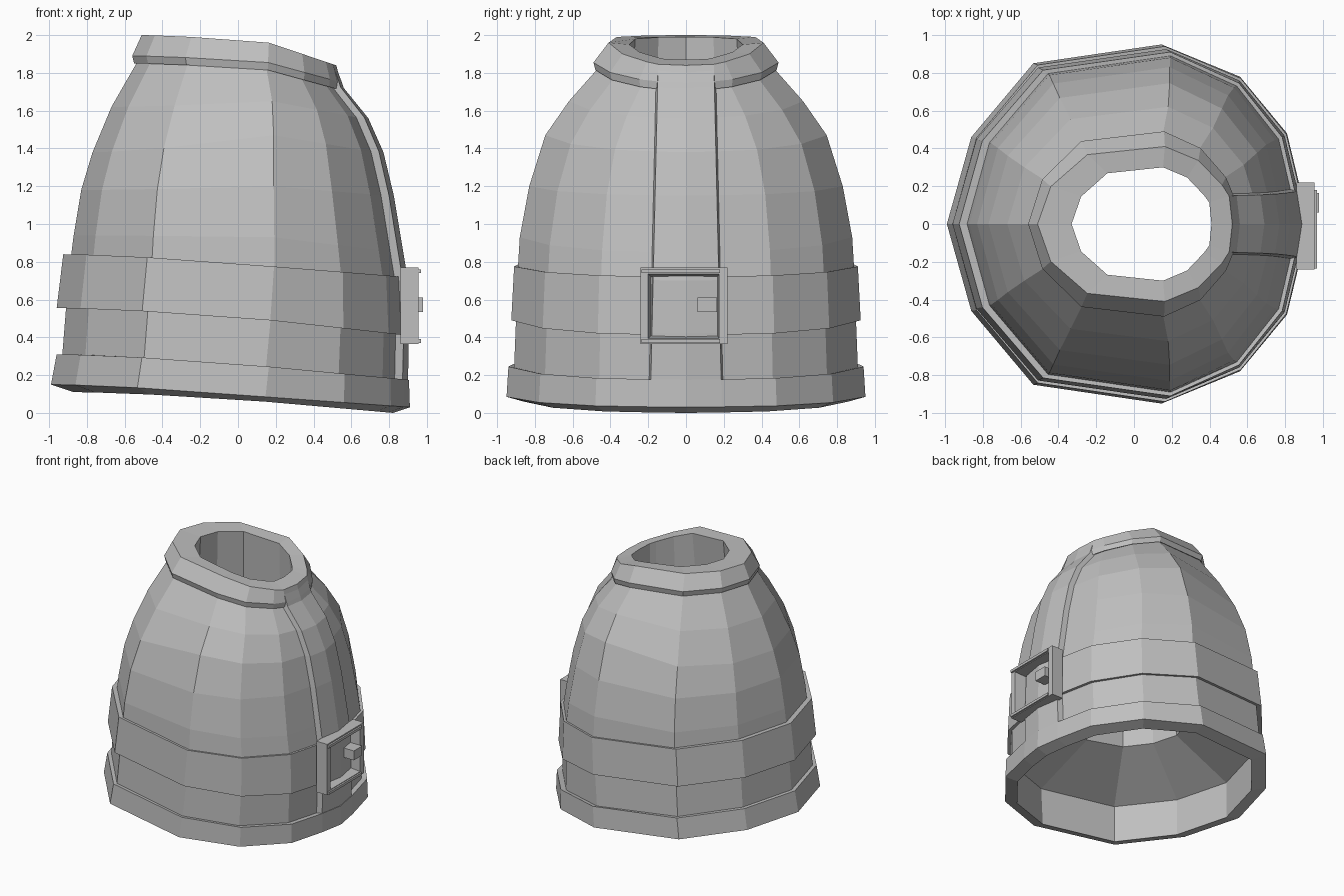
import bpy, bmesh
from mathutils import Matrix, Vector

if "Cube" in bpy.data.objects:
    bpy.data.objects.remove(bpy.data.objects["Cube"], do_unlink=True)

grey = bpy.data.materials.new("cloth grey")
grey.use_nodes = True
COLOUR = (0.52, 0.52, 0.52, 1)
grey.diffuse_color = COLOUR
grey.node_tree.nodes["Principled BSDF"].inputs["Base Color"].default_value = COLOUR

# Half cross-section: (fraction from back to front, drift of it with height,
# fraction of half width)
SECTION = [(0, 0, 0), (.068, 0, .484), (.24, .008, .895), (.595, .03, 1),
           (.816, .005, .82), (.947, 0, .505), (.984, 0, None), (1, 0, 0)]


def finish(bm, name):
    bmesh.ops.recalc_face_normals(bm, faces=bm.faces)
    mesh = bpy.data.meshes.new(name)
    bm.to_mesh(mesh)
    bm.free()
    mesh.materials.append(grey)
    obj = bpy.data.objects.new(name, mesh)
    bpy.context.collection.objects.link(obj)
    return obj


def half_ring(ring):
    """Points of one tilted ring, from the back seam to the front centre."""
    back, front, half, z_back, z_mid, z_front = ring
    widest = .595 + .03 * z_mid
    pts = []
    for t, drift, w in SECTION:
        t += drift * z_mid
        if t < widest:
            z = z_back + (z_mid - z_back) * (t / widest) ** 1.5
        else:
            z = z_mid + (z_front - z_mid) * (t - widest) / (1 - widest)
        if w is None:
            y = min(.19 - .023 * z, .38 * half)
        else:
            y = w * half
        pts.append(Vector((back + (front - back) * t, y, z)))
    return pts


def mirrored(pts):
    return pts + [Vector((p.x, -p.y, p.z)) for p in pts[-2:0:-1]]


def rectangle(x, y0, y1, z0, z1):
    return [Vector((x, y, z)) for y, z in ((y0, z0), (y1, z0), (y1, z1), (y0, z1))]


def loft(name, loops, cyclic):
    """Skin a list of closed loops; join last to first, or cap the ends."""
    bm = bmesh.new()
    rows = [[bm.verts.new(p) for p in loop] for loop in loops]
    pairs = list(zip(rows, rows[1:]))
    if cyclic:
        pairs.append((rows[-1], rows[0]))
    else:
        bm.faces.new(rows[0])
        bm.faces.new(rows[-1])
    for a, b in pairs:
        n = len(a)
        for i in range(n):
            j = (i + 1) % n
            bm.faces.new((a[i], a[j], b[j], b[i]))
    return finish(bm, name)


def box(name, x0, x1, y0, y1, z0, z1):
    bm = bmesh.new()
    place = Matrix.Translation(((x0 + x1) / 2, (y0 + y1) / 2, (z0 + z1) / 2))
    size = Matrix.Diagonal((x1 - x0, y1 - y0, z1 - z0, 1))
    bmesh.ops.create_cube(bm, size=1, matrix=place @ size)
    return finish(bm, name)


# Rings: back x, front x, half width, z at back, side and front
hem = [(-.87, .82, .86, .11, .06, 0),
       (-.99, .91, .95, .15, .085, .03),
       (-.96, .905, .94, .31, .245, .175)]
body = [(-.93, .86, .91, .31, .24, .17),
        (-.91, .865, .90, .56, .49, .42),
        (-.885, .86, .89, .82, .765, .70),
        (-.87, .835, .88, .94, .93, .85),
        (-.83, .785, .83, 1.18, 1.20, 1.15),
        (-.77, .73, .745, 1.38, 1.47, 1.38),
        (-.67, .65, .62, 1.62, 1.65, 1.56),
        (-.535, .52, .465, 1.855, 1.825, 1.72)]
collar = [(-.55, .54, .48, 1.85, 1.815, 1.71),
          (-.56, .545, .49, 1.89, 1.855, 1.75),
          (-.51, .52, .41, 2.0, 1.96, 1.84),
          (-.33, .41, .30, 1.99, 1.95, 1.87)]
# Inside: narrow shaft down from the neck, opening out above the hem
lining = [(-.40, .43, .40, .62, .57, .52),
          (-.87, .82, .86, .40, .35, .29)]
loft("tunic_shell", [mirrored(half_ring(r)) for r in hem + body + collar + lining], True)

# Belt wrapped around the waist
belt = [(-.89, .84, .88, .56, .495, .42),
        (-.96, .895, .925, .555, .49, .41),
        (-.925, .88, .91, .84, .775, .72),
        (-.87, .84, .87, .835, .77, .715)]
loft("belt", [mirrored(half_ring(r)) for r in belt], True)

# Raised front placket running from the hem into the collar
placket_top = [(-.54, .51, .47, 1.88, 1.84, 1.75),
               (-.52, .48, .42, 1.98, 1.94, 1.83)]
strips = []
for ring in body + placket_top:
    edge, mid = half_ring(ring)[-2:]
    out = Vector((.04, 0, 0))
    right = [edge + Vector((-.03, .015, 0)), edge + out]
    left = [Vector((p.x, -p.y, p.z)) for p in reversed(right)]
    strips.append(right + [mid + out] + left)
loft("front_placket", strips, False)

# Square buckle frame with a sloping inner edge, its lips and its prong
loft("buckle_frame", [rectangle(.86, -.24, .22, .365, .77),
                      rectangle(.955, -.24, .22, .365, .77),
                      rectangle(.955, -.2, .175, .395, .735),
                      rectangle(.86, -.185, .165, .41, .72)], True)
for side, low, high in (("top", .74, .76), ("bottom", .37, .39)):
    box("buckle_lip_" + side, .95, .968, -.235, .18, low, high)
box("buckle_prong", .86, .98, .06, .165, .535, .61)
